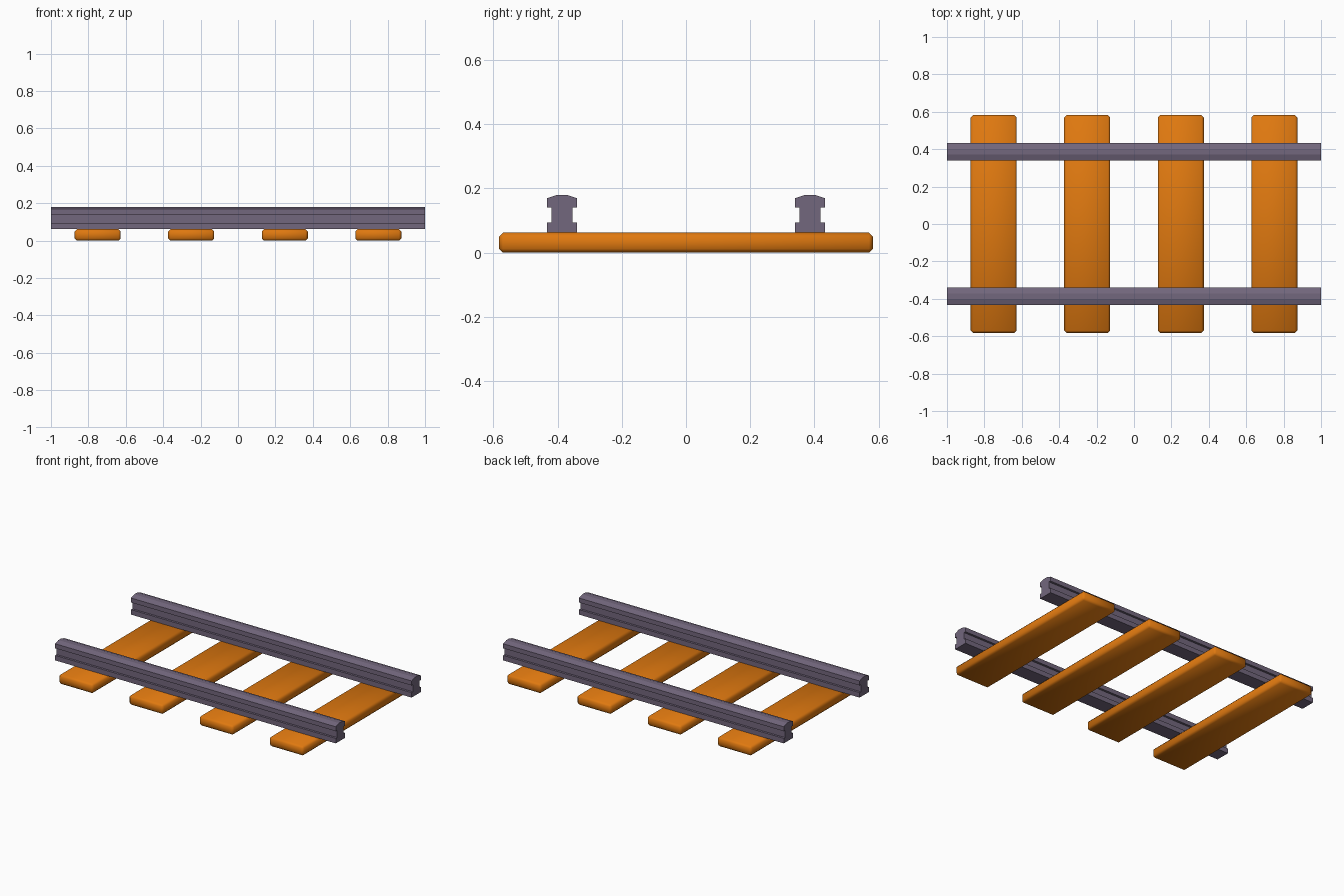
import bpy, bmesh, math

if "Cube" in bpy.data.objects:
    bpy.data.objects.remove(bpy.data.objects["Cube"])


def material(name, rgb):
    m = bpy.data.materials.new(name)
    m.diffuse_color = (*rgb, 1)
    m.use_nodes = True
    m.node_tree.nodes["Principled BSDF"].inputs["Base Color"].default_value = m.diffuse_color
    return m


wood = material("orange wood", (0.74, 0.19, 0.005))
steel = material("purple grey steel", (0.17, 0.135, 0.205))


def add_object(name, bm, mat):
    bmesh.ops.recalc_face_normals(bm, faces=bm.faces)
    mesh = bpy.data.meshes.new(name)
    bm.to_mesh(mesh)
    bm.free()
    mesh.materials.append(mat)
    ob = bpy.data.objects.new(name, mesh)
    bpy.context.collection.objects.link(ob)
    return ob


# Sleepers: softly bevelled planks, smooth shaded
SLEEPER = (0.246, 1.164, 0.062)
for i in range(4):
    bm = bmesh.new()
    bmesh.ops.create_cube(bm, size=1)
    bmesh.ops.scale(bm, vec=SLEEPER, verts=bm.verts)
    bmesh.ops.translate(bm, vec=(-0.75 + 0.5 * i, 0, SLEEPER[2] / 2), verts=bm.verts)
    bmesh.ops.bevel(bm, geom=bm.edges[:], offset=0.012, segments=1,
                    profile=0.5, affect='EDGES')
    for f in bm.faces:
        f.smooth = True
    add_object(f"sleeper_{i + 1}", bm, wood)

# Rails: half profile (foot, web, crowned head) mirrored and extruded along x
half = [(0.047, 0.062), (0.047, 0.094), (0.033, 0.094), (0.033, 0.14),
        (0.047, 0.14), (0.047, 0.169), (0.014, 0.18)]
profile = half + [(-y, z) for y, z in reversed(half)]
for name, cy in (("front_rail", -0.386), ("back_rail", 0.386)):
    bm = bmesh.new()
    face = bm.faces.new([bm.verts.new((-1, cy + y, z)) for y, z in profile])
    ext = bmesh.ops.extrude_face_region(bm, geom=[face], use_keep_orig=True)
    verts = [g for g in ext["geom"] if isinstance(g, bmesh.types.BMVert)]
    bmesh.ops.translate(bm, vec=(2, 0, 0), verts=verts)
    add_object(name, bm, steel)
